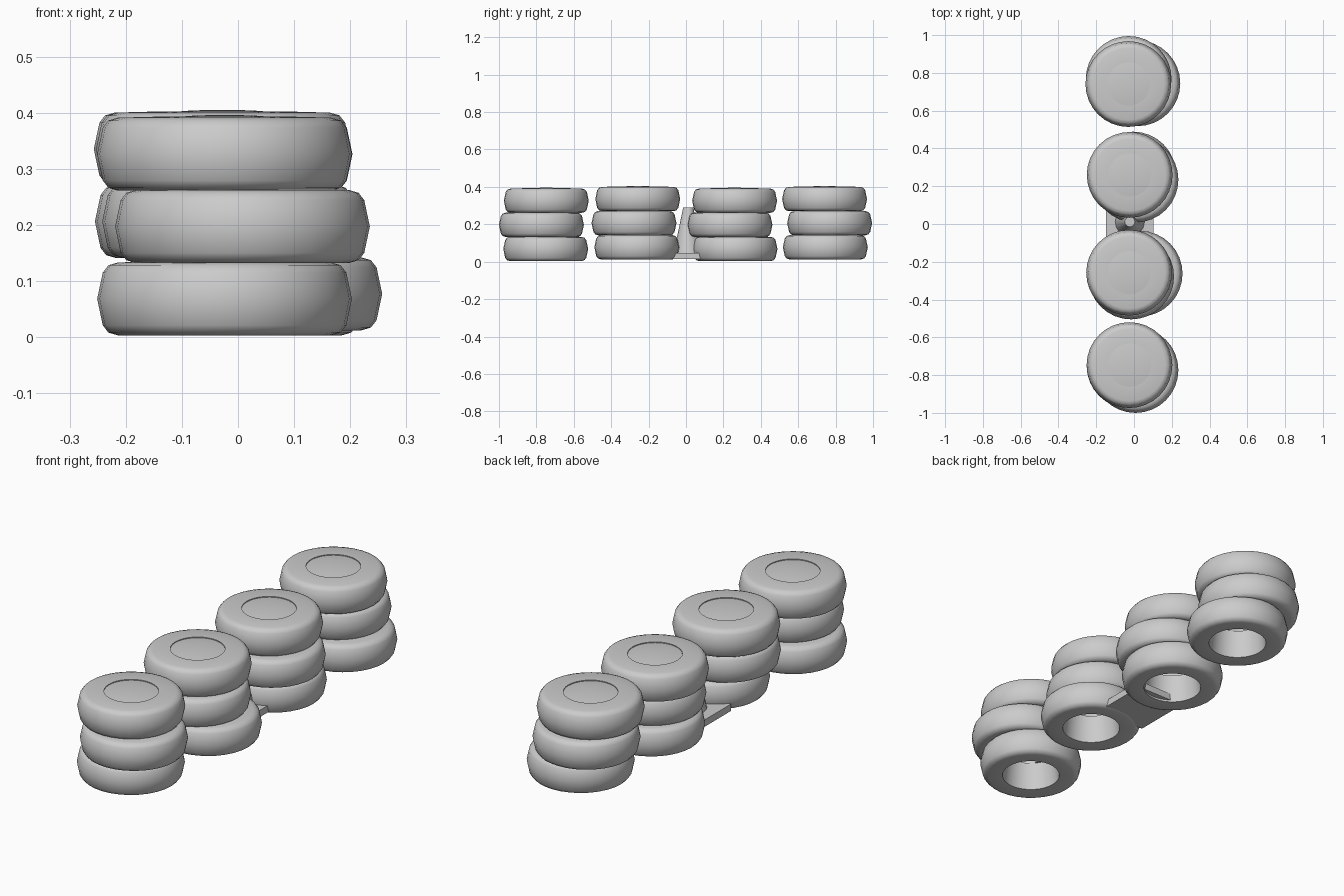
import bpy, math

if "Cube" in bpy.data.objects:
    bpy.data.objects.remove(bpy.data.objects["Cube"])

def finish(obj, angle=40):
    bpy.ops.object.select_all(action='DESELECT')
    bpy.context.view_layer.objects.active = obj
    obj.select_set(True)
    bpy.ops.object.shade_smooth_by_angle(angle=math.radians(angle))

def lathe(name, profile, loc, sides=32, closed=True):
    """Revolve (radius, height) points round z; radius 0 becomes a single tip."""
    verts, rings, faces = [], [], []
    for r, z in profile:
        if r == 0:
            rings.append([len(verts)] * sides)
            verts.append((0, 0, z))
        else:
            rings.append(list(range(len(verts), len(verts) + sides)))
            verts += [(r * math.cos(2 * math.pi * i / sides),
                       r * math.sin(2 * math.pi * i / sides), z) for i in range(sides)]
    n = len(rings)
    for k in range(n if closed else n - 1):
        a, b = rings[k], rings[(k + 1) % n]
        for i in range(sides):
            j = (i + 1) % sides
            faces.append(list(dict.fromkeys((a[i], a[j], b[j], b[i]))))
    mesh = bpy.data.meshes.new(name)
    mesh.from_pydata(verts, [], faces)
    obj = bpy.data.objects.new(name, mesh)
    bpy.context.collection.objects.link(obj)
    obj.location = loc
    finish(obj)
    return obj

# Tyre cross-section: lower bead, tread, upper bead
TYRE = [(0.128, 0.003), (0.19, 0.0), (0.207, 0.005), (0.217, 0.018), (0.227, 0.065),
        (0.217, 0.112), (0.207, 0.125), (0.19, 0.13), (0.115, 0.132)]
# Shallow dome closing the top tyre
DOME = [(0.115, 0.128), (0.09, 0.131), (0.05, 0.134), (0, 0.135)]

# Four stacks: base height and tyre centres from bottom to top
STACKS = [
    (0.003, [(-0.024, -0.750), (0.008, -0.773), (-0.024, -0.747)]),
    (0.012, [(0.030, -0.263), (-0.015, -0.278), (-0.026, -0.258)]),
    (0.003, [(-0.005, 0.262), (0.008, 0.235), (-0.023, 0.260)]),
    (0.012, [(0.018, 0.745), (-0.028, 0.768), (-0.030, 0.741)]),
]
for s, (base, centres) in enumerate(STACKS, 1):
    for t, (x, y) in enumerate(centres):
        loc = (x, y, base + t * 0.129)
        lathe(f"tyre_{s}_{t + 1}", TYRE, loc)
    lathe(f"tyre_cap_{s}", DOME, loc, closed=False)

# Traffic cone between the middle stacks
CX, CY = -0.022, 0.012
bpy.ops.mesh.primitive_cube_add(size=1, location=(CX, CY + 0.008, 0.031))
plate = bpy.context.object
plate.name = "cone_base"
plate.scale = (0.25, 0.28, 0.032)
lathe("cone_body", [(0, 0.045), (0.078, 0.045), (0.027, 0.29), (0, 0.29)],
      (CX, CY, 0), sides=16, closed=False)
